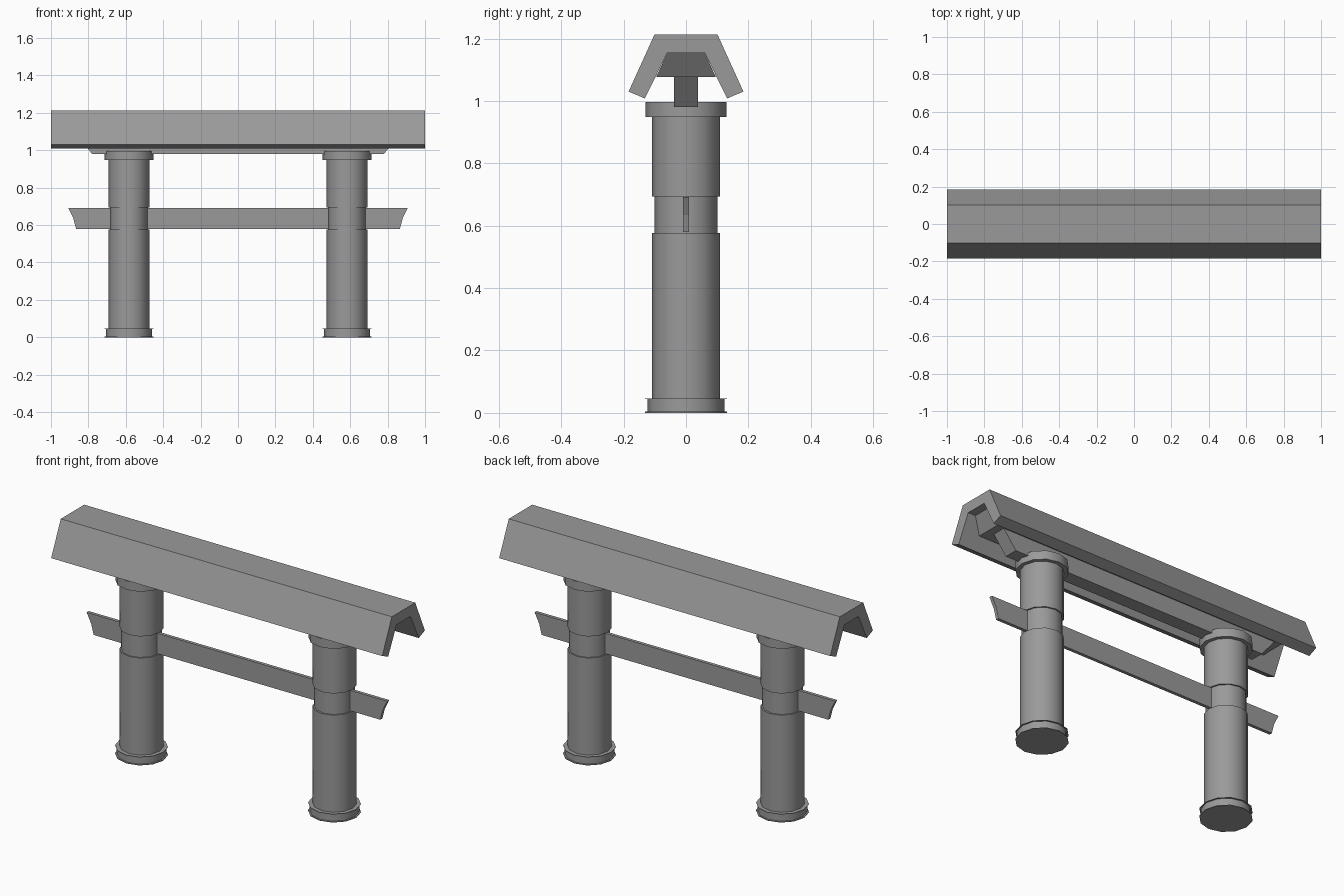
import bpy, bmesh
from math import cos, sin, tau, radians

if "Cube" in bpy.data.objects:
    bpy.data.objects.remove(bpy.data.objects["Cube"])

SIDES = 12

# Dark grey stone
stone = bpy.data.materials.new("dark_grey")
stone.diffuse_color = (0.324, 0.324, 0.324, 1)
stone.use_nodes = True
stone.node_tree.nodes["Principled BSDF"].inputs["Base Color"].default_value = stone.diffuse_color


def finish(name, bm, smooth=False):
    bmesh.ops.recalc_face_normals(bm, faces=bm.faces)
    mesh = bpy.data.meshes.new(name)
    bm.to_mesh(mesh)
    bm.free()
    mesh.materials.append(stone)
    ob = bpy.data.objects.new(name, mesh)
    bpy.context.collection.objects.link(ob)
    if smooth:
        bpy.ops.object.select_all(action='DESELECT')
        ob.select_set(True)
        bpy.context.view_layer.objects.active = ob
        bpy.ops.object.shade_smooth_by_angle(angle=radians(35))
    return ob


def lathe(name, profile, x):
    """Closed turned solid from (radius, height) points."""
    bm = bmesh.new()
    rings = [[bm.verts.new((x + r * cos(tau * i / SIDES), r * sin(tau * i / SIDES), z))
              for i in range(SIDES)] for r, z in profile]
    for a, b in zip(rings, rings[1:]):
        for i in range(SIDES):
            j = (i + 1) % SIDES
            bm.faces.new((a[i], a[j], b[j], b[i]))
    bm.faces.new(rings[0])
    bm.faces.new(rings[-1])
    return finish(name, bm, True)


def beam(name, section, half_length):
    """Extrude a (y, z) section along x; half_length(z) sets the end slant."""
    bm = bmesh.new()
    ends = [[bm.verts.new((s * half_length(z), y, z)) for y, z in section] for s in (-1, 1)]
    n = len(section)
    for i in range(n):
        j = (i + 1) % n
        bm.faces.new((ends[0][i], ends[0][j], ends[1][j], ends[1][i]))
    for end in ends:
        # split the end into strips so a bent end stays clean
        if name == "roof":
            bm.faces.new(end)
        else:
            for i in range(n // 2 - 1):
                bm.faces.new((end[i], end[i + 1], end[n - 2 - i], end[n - 1 - i]))
    return finish(name, bm)


def mirrored(half):
    return half + [(-y, z) for y, z in reversed(half)]


# Columns: flanged foot, shaft, recessed neck at the tie beam, capital
foot = [(0.131, 0), (0.131, 0.004), (0.123, 0.004), (0.123, 0.044), (0.131, 0.044), (0.131, 0.046)]
shaft = [(0.109, 0.046), (0.109, 0.576), (0.101, 0.576), (0.101, 0.694), (0.109, 0.694), (0.109, 0.948)]
capital = [(0.13, 0.948), (0.13, 0.996)]
for side, x in (("left", -0.583), ("right", 0.583)):
    lathe(side + "_column", foot + shaft + capital, x)

# Thin tie beam with flared, slightly curved ends
tie = mirrored([(0.009, 0.58), (0.009, 0.635), (0.009, 0.692)])
beam("tie_beam", tie, lambda z: 0.866 if z < 0.6 else (0.88 if z < 0.66 else 0.908))

# Lower lintel resting in the capitals
beam("lower_lintel", mirrored([(0.038, 0.98), (0.038, 1.078)]),
     lambda z: 0.78 + 0.8 * (z - 0.98))

# Upper lintel filling the hollow of the roof
beam("upper_lintel", mirrored([(0.096, 1.076), (0.06, 1.154)]),
     lambda z: 0.90 + 0.7 * (z - 1.076))

# Roof: folded slab with slanting sides
roof = mirrored([(0.132, 1.008), (0.184, 1.03), (0.101, 1.213)])
roof += [(-0.06, 1.154), (0.06, 1.154)]
beam("roof", roof, lambda z: 1.0)
